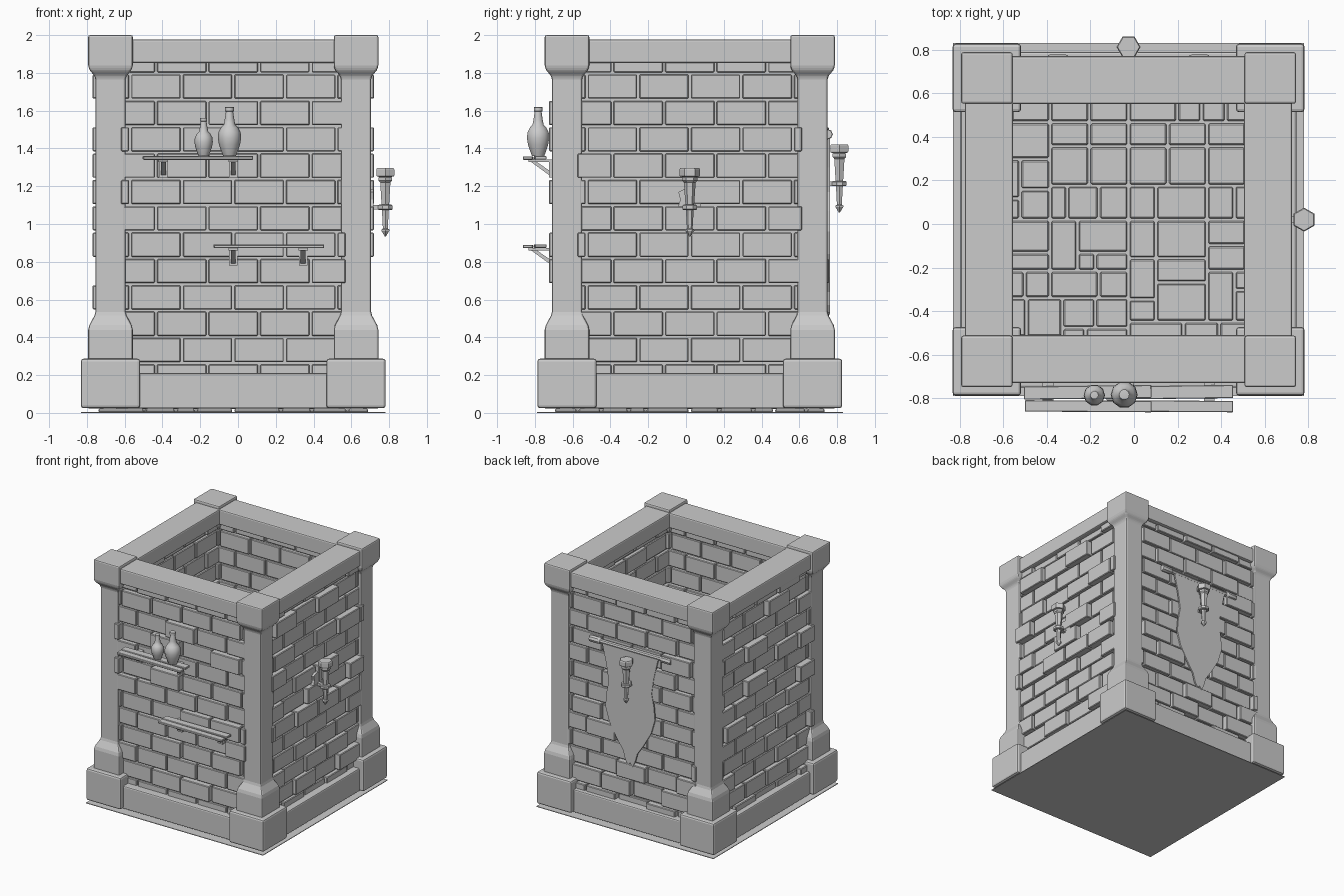
import bpy, bmesh, math, random
from mathutils import Matrix, Vector

if "Cube" in bpy.data.objects:
    bpy.data.objects.remove(bpy.data.objects["Cube"])

random.seed(7)
CENTRE = Matrix.Translation((-0.025, 0.02, 0))          # tower axis
SIDES = {"front": 0, "right": 90, "back": 180, "left": 270}


def side(deg):
    """Frame of one wall: local -y points out of the wall, local x runs along it."""
    return CENTRE @ Matrix.Rotation(math.radians(deg), 4, 'Z')


def finish(name, bm, mat=Matrix(), bevel=0, segments=1, smooth=False):
    bmesh.ops.recalc_face_normals(bm, faces=bm.faces)
    bm.transform(mat)
    me = bpy.data.meshes.new(name)
    bm.to_mesh(me)
    bm.free()
    ob = bpy.data.objects.new(name, me)
    bpy.context.collection.objects.link(ob)
    if smooth:
        me.shade_smooth()
        me.set_sharp_from_angle(angle=math.radians(40))
    if bevel:
        m = ob.modifiers.new("bevel", 'BEVEL')
        m.width, m.segments, m.limit_method = bevel, segments, 'ANGLE'
        m.angle_limit = math.radians(25)
    return ob


def box(bm, lo, hi, rot=0):
    lo, hi = Vector(lo), Vector(hi)
    m = Matrix.Translation((lo + hi) / 2) @ Matrix.Rotation(rot, 4, 'Z') @ Matrix.Diagonal((hi - lo).to_4d())
    m[3][3] = 1
    bmesh.ops.create_cube(bm, size=1, matrix=m)


def lathe(bm, profile, n, x=0, y=0, turn=0):
    """Stack n-sided rings from a (radius, z) profile and cap both ends."""
    rings = []
    for r, z in profile:
        rings.append([bm.verts.new((x + r * math.cos(turn + 2 * math.pi * i / n),
                                    y + r * math.sin(turn + 2 * math.pi * i / n), z)) for i in range(n)])
    for a, b in zip(rings, rings[1:]):
        for i in range(n):
            bm.faces.new((a[i], a[(i + 1) % n], b[(i + 1) % n], b[i]))
    bm.faces.new(rings[0])
    bm.faces.new(rings[-1])


def prism(bm, pts, to3d, depth):
    """Extrude a 2D outline along depth."""
    f = bm.faces.new([bm.verts.new(to3d(*p)) for p in pts])
    g = bmesh.ops.extrude_face_region(bm, geom=[f])
    bmesh.ops.translate(bm, vec=depth, verts=[v for v in g["geom"] if isinstance(v, bmesh.types.BMVert)])


# ground plate
bm = bmesh.new()
box(bm, (-.805, -.81, 0), (.805, .81, .005))
finish("ground_plate", bm, CENTRE)

# floor tiles: recursive splitting of the floor square
bm = bmesh.new()


def tiles(x0, y0, x1, y1):
    w, h = x1 - x0, y1 - y0
    if max(w, h) > .27 or (max(w, h) > .2 and random.random() < .35):
        t = random.choice((.35, .5, .62))
        if w > h:
            tiles(x0, y0, x0 + w * t, y1)
            tiles(x0 + w * t, y0, x1, y1)
        else:
            tiles(x0, y0, x1, y0 + h * t)
            tiles(x0, y0 + h * t, x1, y1)
    else:
        g = .006
        box(bm, (x0 + g, y0 + g, .002), (x1 - g, y1 - g, .022))


for qx in (-.72, 0):
    for qy in (-.72, 0):
        tiles(qx, qy, qx + .72, qy + .72)
finish("floor_tiles", bm, CENTRE, .006)

# corner pillars with square footing, plinth and capital
R2 = math.sqrt(2)
for sx in (-1, 1):
    for sy in (-1, 1):
        bm = bmesh.new()
        prof = [(.118, .27), (.118, .44), (.112, .465), (.085, .515), (.08, .535), (.08, 1.765),
                (.085, 1.785), (.112, 1.815), (.118, 1.84), (.118, 2.0)]
        lathe(bm, [(r * R2, z) for r, z in prof], 4, sx * .65, sy * .65, math.pi / 4)
        finish("corner_pillar", bm, CENTRE, .01, 2)
        bm = bmesh.new()
        box(bm, (sx * .65 - .157, sy * .65 - .157, .025), (sx * .65 + .157, sy * .65 + .157, .287))
        finish("pillar_footing", bm, CENTRE, .014, 2)

# walls: top beam, skirt, mortar core and staggered bricks on each side
PITCH, LENGTH = .1395, .273
for name, deg in SIDES.items():
    F = side(deg)
    bm = bmesh.new()
    box(bm, (-.56, -.75, 1.852), (.56, -.53, 1.977))
    finish(name + "_top_beam", bm, F, .01, 2)
    bm = bmesh.new()
    box(bm, (-.56, -.77, .022), (.56, -.54, .21))
    finish(name + "_skirt", bm, F, .01, 2)
    bm = bmesh.new()
    box(bm, (-.62, -.69, .02), (.62, -.585, 1.9))
    finish(name + "_mortar", bm, F)
    bm = bmesh.new()
    g = .006
    for row in range(13):
        z = 1.797 - PITCH * row
        shift = 0 if row % 2 else LENGTH / 2
        for i in range(-3, 3):
            u0 = max(i * LENGTH + shift, -.6)
            u1 = min((i + 1) * LENGTH + shift, .6)
            if u1 - u0 < .03:
                continue
            out = random.choice((.708, .715, .722, .728, .738 if deg == 180 else .745))
            box(bm, (u0 + g, -out, z + g), (u1 - g, -random.uniform(.552, .57), z + PITCH - g))
    finish(name + "_bricks", bm, F, .005)

# shelves: two slightly crooked planks on a pair of braced brackets
for x0, top, brackets in ((-.505, 1.36, (-.395, -.025)), (-.13, .892, (-.025, .345))):
    bm = bmesh.new()
    box(bm, (x0, -.802, top - .018), (x0 + .585, -.742, top), .012)
    box(bm, (x0 + .004, -.862, top - .02), (x0 + .585, -.81, top - .002), -.006)
    finish("shelf_planks", bm, bevel=.003)
    bm = bmesh.new()
    for x in brackets:
        z = top - .018
        box(bm, (x - .025, -.835, z - .014), (x + .025, -.7, z))
        box(bm, (x - .022, -.725, z - .095), (x + .022, -.69, z))
        prism(bm, [(-.825, z - .01), (-.795, z - .01), (-.715, z - .065), (-.715, z - .09)],
              lambda a, b: (x - .013, a, b), (.026, 0, 0))
    finish("shelf_brackets", bm)

# bottles on the upper shelf
BOTTLE = [(.034, 0), (.042, .02), (.056, .06), (.062, .095), (.059, .125), (.046, .15), (.031, .165),
          (.026, .19), (.019, .235), (.024, .237), (.024, .258), (.017, .259)]
for name, x, y, k, kz in (("large_bottle", -.045, -.783, 1, 1), ("small_bottle", -.182, -.785, .79, .78)):
    bm = bmesh.new()
    lathe(bm, [(r * k, 1.36 + z * kz) for r, z in BOTTLE], 10, x, y)
    finish(name, bm, smooth=True)

# hexagonal torches with ring holder and wall plate
TORCH = [(.003, 0), (.024, .03), (.024, .037), (.015, .042), (.019, .11), (.027, .225), (.031, .285),
         (.041, .295), (.041, .312), (.034, .315), (.052, .318), (.055, .325), (.055, .355), (.05, .362)]
PLATE = [(.03, .25), (.06, .235), (.05, .195), (.06, .165), (.06, .09), (.035, .055)]
for name, deg, z0, d in (("right", 90, .934, .805), ("back", 180, 1.06, .792)):
    F = side(deg) @ Matrix.Translation((0, 0, z0))
    bm = bmesh.new()
    lathe(bm, TORCH, 6, 0, -d)
    finish(name + "_torch", bm, F)
    bm = bmesh.new()
    lathe(bm, [(.036, .14), (.042, .145), (.042, .163), (.036, .168)], 8, 0, -d, math.pi / 8)
    box(bm, (-.014, -d, .142), (.014, -.7, .166))
    outline = PLATE + [(-u, z) for u, z in reversed(PLATE)]
    prism(bm, outline, lambda u, z: (u, -.742, z), (0, .05, 0))
    finish(name + "_torch_holder", bm, F)

# hanging banner on the back: rod with thick ends and tapered cloth
F = side(180)
bm = bmesh.new()
lathe(bm, [(.024, -.37), (.027, -.36), (.027, -.29), (.024, -.28), (.018, -.275), (.018, .275),
           (.024, .28), (.027, .29), (.027, .36), (.024, .37)], 8)
finish("banner_rod", bm, F @ Matrix.Translation((0, -.73, 1.475)) @ Matrix.Rotation(math.pi / 2, 4, 'Y'), smooth=True)
bm = bmesh.new()
EDGE = [(.255, 1.47), (.215, 1.3), (.195, 1.17), (.215, 1.07), (.225, .96), (.19, .84), (.12, .72), (.065, .64), (.045, .57)]
prism(bm, EDGE + [(.02, .52), (0, .55), (-.02, .53)] + [(-u, z) for u, z in reversed(EDGE)],
      lambda u, z: (u, -.742, z), (0, .012, 0))
finish("banner_cloth", bm, F)
